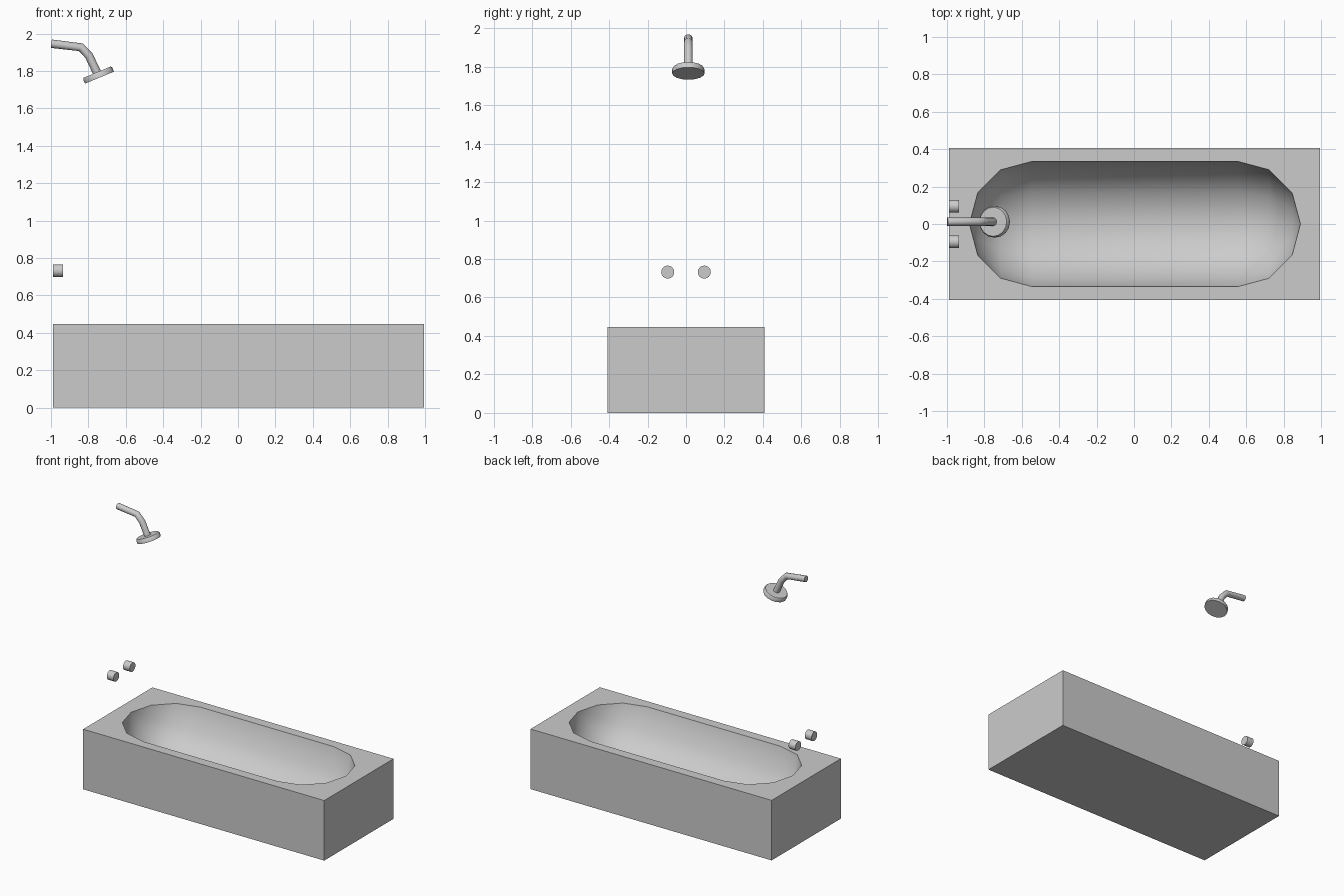
import bpy, bmesh, math
from mathutils import Vector, Matrix

if "Cube" in bpy.data.objects:
    bpy.data.objects.remove(bpy.data.objects["Cube"])

SEG = 12            # sides of the rounded basin
R = 0.335           # basin radius


def finish(bm, name, angle=40):
    bmesh.ops.recalc_face_normals(bm, faces=bm.faces)
    me = bpy.data.meshes.new(name)
    bm.to_mesh(me)
    bm.free()
    ob = bpy.data.objects.new(name, me)
    bpy.context.collection.objects.link(ob)
    bpy.ops.object.select_all(action='DESELECT')
    ob.select_set(True)
    bpy.context.view_layer.objects.active = ob
    bpy.ops.object.shade_smooth_by_angle(angle=math.radians(angle))
    return ob


def lathe(name, profile, base, axis, sides, angle=40):
    """Solid of revolution: profile of (radius, distance along axis)."""
    bm = bmesh.new()
    rot = Vector((0, 0, 1)).rotation_difference(Vector(axis)).to_matrix().to_4x4()
    mat = Matrix.Translation(base) @ rot
    rings = [[bm.verts.new(mat @ Vector((r * math.cos(2 * math.pi * i / sides),
                                         r * math.sin(2 * math.pi * i / sides), h)))
              for i in range(sides)] for r, h in profile]
    for a, b in zip(rings, rings[1:]):
        for i in range(sides):
            j = (i + 1) % sides
            bm.faces.new((a[i], a[j], b[j], b[i]))
    bm.faces.new(rings[0])
    bm.faces.new(rings[-1])
    return finish(bm, name, angle)


# Bathtub: rectangular block with a half-capsule basin
bm = bmesh.new()
x0, x1, hy, top = -0.99, 0.995, 0.407, 0.447
corners = [(x0, -hy), (x1, -hy), (x1, hy), (x0, hy)]
low = [bm.verts.new((x, y, 0)) for x, y in corners]
high = [bm.verts.new((x, y, top)) for x, y in corners]
bm.faces.new(low)
for i in range(4):
    j = (i + 1) % 4
    bm.faces.new((low[i], low[j], high[j], high[i]))

step = 2 * math.pi / SEG
stations = [(-0.545 - R * math.cos(k * step), R * math.sin(k * step)) for k in range(1, 4)]
stations += [(0.555 + R * math.cos(k * step), R * math.sin(k * step)) for k in (3, 2, 1)]
arcs = [[bm.verts.new((x, -r * math.cos(k * step), top - r * math.sin(k * step)))
         for k in range(SEG // 2 + 1)] for x, r in stations]
poles = [bm.verts.new((-0.545 - R, 0, top)), bm.verts.new((0.555 + R, 0, top))]
for a, b in zip(arcs, arcs[1:]):
    for k in range(SEG // 2):
        bm.faces.new((a[k], a[k + 1], b[k + 1], b[k]))
for pole, arc in zip(poles, (arcs[0], arcs[-1])):
    for k in range(SEG // 2):
        bm.faces.new((pole, arc[k], arc[k + 1]))

# Flat rim between the outer rectangle and the basin opening
edges = [e for e in bm.edges if e.is_boundary]
bmesh.ops.triangle_fill(bm, use_beauty=True, use_dissolve=False, edges=edges, normal=(0, 0, 1))
finish(bm, "bathtub", 45)

# Pair of tap knobs
for side, name in ((-1, "tap_knob_front"), (1, "tap_knob_back")):
    lathe(name, [(0.034, 0), (0.034, 0.055)], (-0.99, side * 0.095, 0.732), (1, 0, 0), 16)

# Shower arm: bent round pipe
path = [(-0.998, 1.946), (-0.84, 1.927), (-0.797, 1.882), (-0.75, 1.783)]
cu = bpy.data.curves.new("shower_arm", 'CURVE')
cu.dimensions = '3D'
cu.bevel_depth = 0.0225
cu.bevel_resolution = 4
cu.use_fill_caps = True
sp = cu.splines.new('POLY')
sp.points.add(len(path) - 1)
for p, (x, z) in zip(sp.points, path):
    p.co = (x, 0.012, z, 1)
arm = bpy.data.objects.new("shower_arm", cu)
bpy.context.collection.objects.link(arm)

# Shower head: tilted disc
tilt = math.radians(22.5)
lathe("shower_head", [(0.078, 0), (0.084, 0.008), (0.084, 0.032)],
      (-0.753, 0.012, 1.794), (math.sin(tilt), 0, -math.cos(tilt)), 16)
